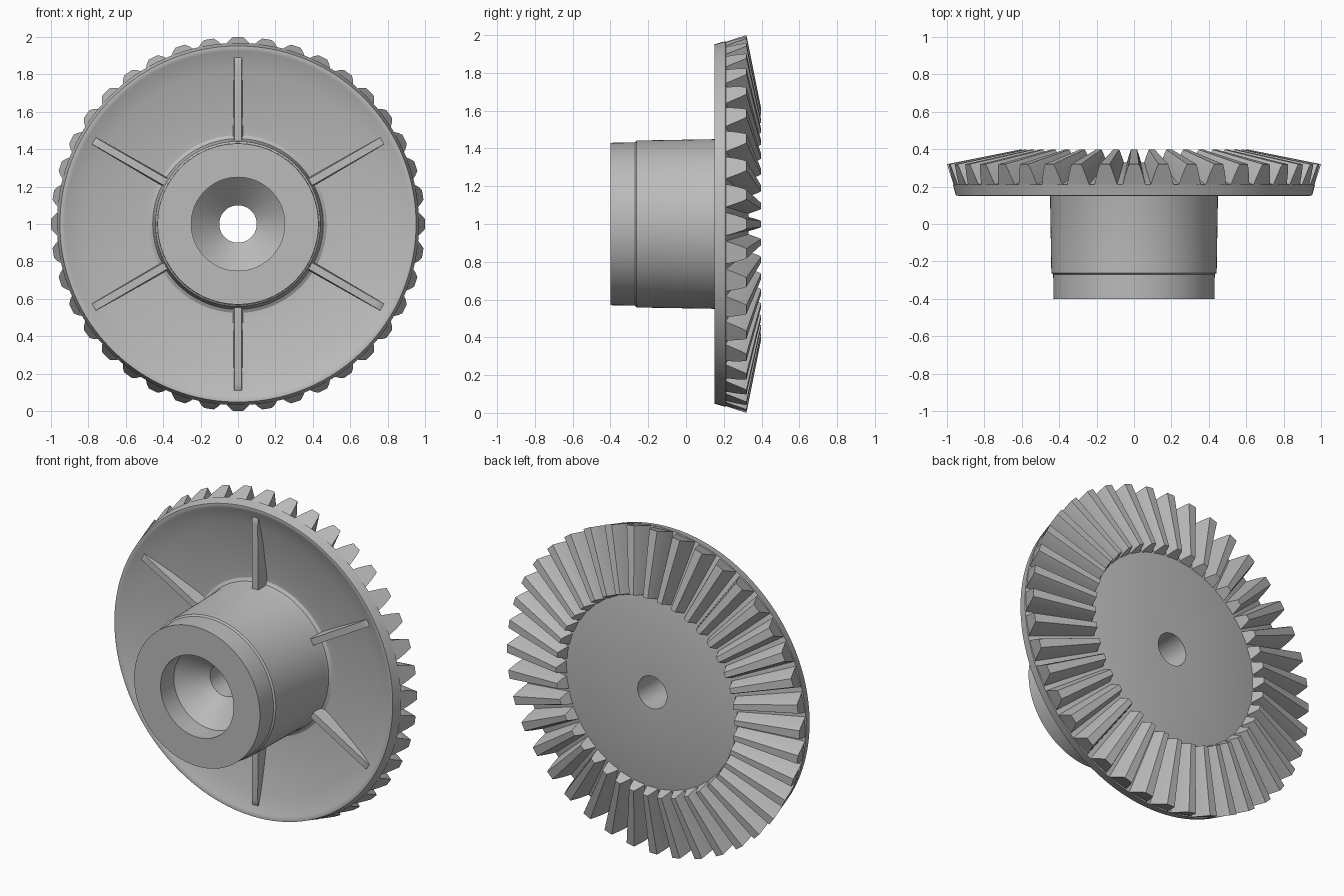
import bpy
import bmesh
from math import sin, cos, radians, tau

if "Cube" in bpy.data.objects:
    bpy.data.objects.remove(bpy.data.objects["Cube"], do_unlink=True)

TEETH, SEGMENTS, RIBS = 40, 160, 6
APEX_Y, INNER_SCALE = 0.52, 0.61

grey = bpy.data.materials.new("plain grey")
grey.use_nodes = True
grey.diffuse_color = (0.5, 0.5, 0.5, 1)
grey.node_tree.nodes["Principled BSDF"].inputs["Base Color"].default_value = (0.5, 0.5, 0.5, 1)


def polar(r, y, angle):
    """Point around the gear axis; angle 0 is straight up."""
    return (r * sin(angle), y, 1 + r * cos(angle))


def finish(bm, name, angle):
    bmesh.ops.recalc_face_normals(bm, faces=bm.faces)
    mesh = bpy.data.meshes.new(name)
    bm.to_mesh(mesh)
    bm.free()
    mesh.materials.append(grey)
    obj = bpy.data.objects.new(name, mesh)
    bpy.context.collection.objects.link(obj)
    bpy.ops.object.select_all(action="DESELECT")
    obj.select_set(True)
    bpy.context.view_layer.objects.active = obj
    bpy.ops.object.shade_smooth_by_angle(angle=radians(angle))
    return obj


def bridge(bm, a, b):
    """Join two closed loops of vertices with quads."""
    for i in range(len(a)):
        j = (i + 1) % len(a)
        bm.faces.new((a[i], a[j], b[j], b[i]))


def prism(bm, start, end):
    a = [bm.verts.new(p) for p in start]
    b = [bm.verts.new(p) for p in end]
    bridge(bm, a, b)
    bm.faces.new(a)
    bm.faces.new(b)


# Hub, dished web and rim: one closed profile (radius, y) turned on the axis
profile = [
    (0.10, 0.33), (0.10, -0.13), (0.25, -0.27), (0.25, -0.40),
    (0.43, -0.40), (0.432, -0.27), (0.442, -0.262), (0.45, 0.215),
    (0.456, 0.235), (0.475, 0.246), (0.52, 0.244), (0.70, 0.215),
    (0.82, 0.19), (0.90, 0.168), (0.925, 0.156), (0.94, 0.151),
    (0.952, 0.152), (0.968, 0.21), (0.588, 0.33),
]
bm = bmesh.new()
rings = [[bm.verts.new(polar(r, y, tau * i / SEGMENTS)) for r, y in profile]
         for i in range(SEGMENTS)]
for i in range(SEGMENTS):
    bridge(bm, rings[i], rings[(i + 1) % SEGMENTS])
finish(bm, "gear_body", 28)

# Bevel teeth: (radius, y, half width) section shrunk toward the cone apex
flank = [(0.956, 0.203, 0.063), (0.968, 0.215, 0.060), (0.983, 0.262, 0.047),
         (0.994, 0.302, 0.034), (1.0, 0.32, 0.026)]
section = [(r, y, -w / r) for r, y, w in flank]
section += [(r, y, w / r) for r, y, w in reversed(flank)]
bm = bmesh.new()
for k in range(TEETH):
    turn = tau * k / TEETH
    outer = [polar(r, y, turn + a) for r, y, a in section]
    inner = [polar(r * INNER_SCALE, APEX_Y + (y - APEX_Y) * INNER_SCALE, turn + a)
             for r, y, a in section]
    prism(bm, outer, inner)
finish(bm, "bevel_teeth", 25)

# Radial ribs in the dish: (radius, y, half width), thicker toward the web
rib = [(0.44, 0.166, 0.02), (0.85, 0.164, 0.02), (0.885, 0.168, 0.02),
       (0.91, 0.185, 0.022), (0.90, 0.20, 0.026), (0.44, 0.28, 0.028)]
bm = bmesh.new()
for k in range(RIBS):
    turn = tau * k / RIBS
    sides = [[polar(r, y, turn + s * w / r) for r, y, w in rib] for s in (-1, 1)]
    # Keep each rib parallel-sided by offsetting across its length
    for s, side in zip((-1, 1), sides):
        side[:] = [(r * sin(turn) + s * w * cos(turn), y, 1 + r * cos(turn) - s * w * sin(turn))
                   for r, y, w in rib]
    prism(bm, *sides)
finish(bm, "web_ribs", 30)
